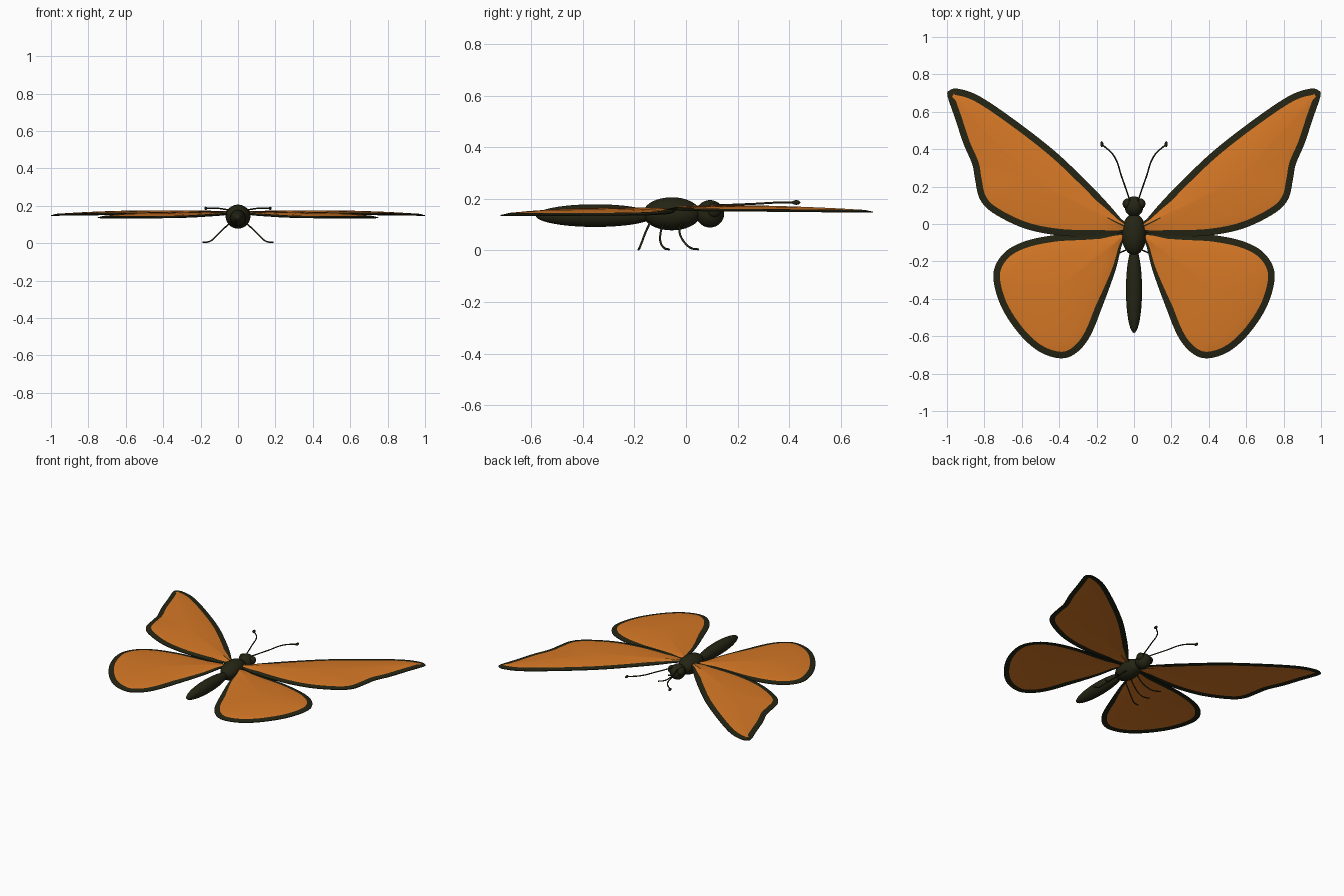
import bpy, bmesh, math
from mathutils import Vector

if "Cube" in bpy.data.objects:
    bpy.data.objects.remove(bpy.data.objects["Cube"])


def material(name, rgb):
    m = bpy.data.materials.new(name)
    m.diffuse_color = (*rgb, 1)
    m.use_nodes = True
    m.node_tree.nodes["Principled BSDF"].inputs["Base Color"].default_value = m.diffuse_color
    return m


DARK = material("dark_brown", (0.018, 0.018, 0.007))
ORANGE = material("orange", (0.68, 0.19, 0.019))


def ball(name, loc, radii):
    bpy.ops.mesh.primitive_uv_sphere_add(segments=40, ring_count=24, location=loc)
    ob = bpy.context.object
    ob.name = name
    ob.scale = radii
    ob.data.materials.append(DARK)
    bpy.ops.object.shade_smooth()
    return ob


def wire(name, pts, r):
    cu = bpy.data.curves.new(name, 'CURVE')
    cu.dimensions = '3D'
    cu.bevel_depth = r
    cu.bevel_resolution = 3
    cu.use_fill_caps = True
    cu.resolution_u = 10
    sp = cu.splines.new('BEZIER')
    sp.bezier_points.add(len(pts) - 1)
    for b, p in zip(sp.bezier_points, pts):
        b.co = p
        b.handle_left_type = b.handle_right_type = 'AUTO'
    cu.materials.append(DARK)
    ob = bpy.data.objects.new(name, cu)
    bpy.context.collection.objects.link(ob)


def smooth_loop(pts, n=8):
    # closed Catmull-Rom curve
    P = [Vector(p) for p in pts]
    out = []
    for i in range(len(P)):
        a, b, c, d = (P[(i + k) % len(P)] for k in (-1, 0, 1, 2))
        for s in range(n):
            t = s / n
            out.append(0.5 * (2 * b + (c - a) * t + (2 * a - 5 * b + 4 * c - d) * t * t
                              + (3 * b - a - 3 * c + d) * t ** 3))
    return out


def wing(name, pts, center, side, z0, slope, arch, border=0.035):
    # thin cushion: dark rim band, then orange rings shrinking to the centre
    loop = smooth_loop(pts)
    n = len(loop)
    c = Vector(center)
    inner = []
    for i, p in enumerate(loop):
        t = (loop[(i + 1) % n] - loop[i - 1]).normalized()
        inner.append(p + Vector((-t.y, t.x)) * min(border, 0.2 * abs(p.x)))
    rings = [(loop, 0.0), (inner, 0.2)]
    rings += [([c + (p - c) * k for p in inner], 1 - 0.8 * k) for k in (0.8, 0.6, 0.4, 0.2)]
    bm = bmesh.new()

    def vert(p, s, sign):
        q = 1 - (1 - s) ** 2
        z = z0 - slope * p.length + arch * q + sign * (0.002 + 0.005 * q)
        return bm.verts.new((p.x * side, p.y, z))

    rims = []
    for sign in (1, -1):
        rows = [[vert(p, s, sign) for p in ring] for ring, s in rings]
        rims.append(rows[0])
        for k in range(len(rows) - 1):
            for i in range(n):
                j = (i + 1) % n
                f = bm.faces.new((rows[k][i], rows[k][j], rows[k + 1][j], rows[k + 1][i]))
                f.material_index = 0 if k == 0 else 1
        mid = vert(c, 1, sign)
        for i in range(n):
            f = bm.faces.new((rows[-1][i], rows[-1][(i + 1) % n], mid))
            f.material_index = 1
    for i in range(n):
        j = (i + 1) % n
        bm.faces.new((rims[0][i], rims[0][j], rims[1][j], rims[1][i]))
    # dark wing root
    for f in bm.faces:
        f.smooth = True
        if abs(f.calc_center_median().x) < 0.09:
            f.material_index = 0
    bmesh.ops.recalc_face_normals(bm, faces=bm.faces)
    me = bpy.data.meshes.new(name)
    bm.to_mesh(me)
    bm.free()
    me.materials.append(DARK)
    me.materials.append(ORANGE)
    me.set_sharp_from_angle(angle=math.radians(40))
    ob = bpy.data.objects.new(name, me)
    bpy.context.collection.objects.link(ob)


# wing outlines, counter-clockwise from the root
FORE = [(0.03, -0.02), (0.1, -0.055), (0.22, -0.067), (0.41, -0.06), (0.59, -0.022),
        (0.755, 0.06), (0.825, 0.135), (0.85, 0.24), (0.865, 0.32), (0.912, 0.43),
        (0.955, 0.56), (0.997, 0.685), (0.985, 0.715), (0.94, 0.723), (0.83, 0.685),
        (0.65, 0.565), (0.43, 0.395), (0.25, 0.225), (0.14, 0.11), (0.08, 0.04)]
HIND = [(0.05, -0.06), (0.07, -0.13), (0.10, -0.25), (0.165, -0.43), (0.235, -0.6),
        (0.31, -0.69), (0.395, -0.718), (0.51, -0.68), (0.62, -0.58), (0.715, -0.43),
        (0.752, -0.27), (0.70, -0.16), (0.59, -0.095), (0.43, -0.06), (0.27, -0.05),
        (0.11, -0.042)]

# body
ball("thorax", (0, -0.055, 0.142), (0.066, 0.112, 0.064))
ball("abdomen", (0, -0.352, 0.135), (0.043, 0.23, 0.044))
ball("head", (0, 0.093, 0.142), (0.05, 0.055, 0.053))

LEG_XZ = [(0.04, 0.11), (0.085, 0.07), (0.125, 0.03), (0.15, 0.01), (0.188, 0.004)]
LEG_Y = {"front": (-0.02, -0.025, -0.005, 0.018, 0.048),
         "middle": (-0.085, -0.098, -0.098, -0.085, -0.066),
         "rear": (-0.138, -0.157, -0.172, -0.18, -0.184)}

for side, word in ((1, "right"), (-1, "left")):
    wing(word + "_forewing", FORE, (0.56, 0.24), side, 0.163, 0.012, 0.012)
    wing(word + "_hindwing", HIND, (0.43, -0.36), side, 0.155, 0.024, 0.016)
    ball(word + "_eye", (0.036 * side, 0.108, 0.155), (0.025, 0.028, 0.028))
    # antenna with club tip
    wire(word + "_antenna", [(0.02 * side, 0.12, 0.175), (0.065 * side, 0.25, 0.18),
                             (0.108 * side, 0.365, 0.186), (0.17 * side, 0.425, 0.186)], 0.004)
    club = ball(word + "_antenna_tip", (0.172 * side, 0.427, 0.186), (0.008, 0.016, 0.009))
    # three bent legs
    for leg, ys in LEG_Y.items():
        wire(f"{word}_{leg}_leg", [(x * side, y, z) for (x, z), y in zip(LEG_XZ, ys)], 0.004)
